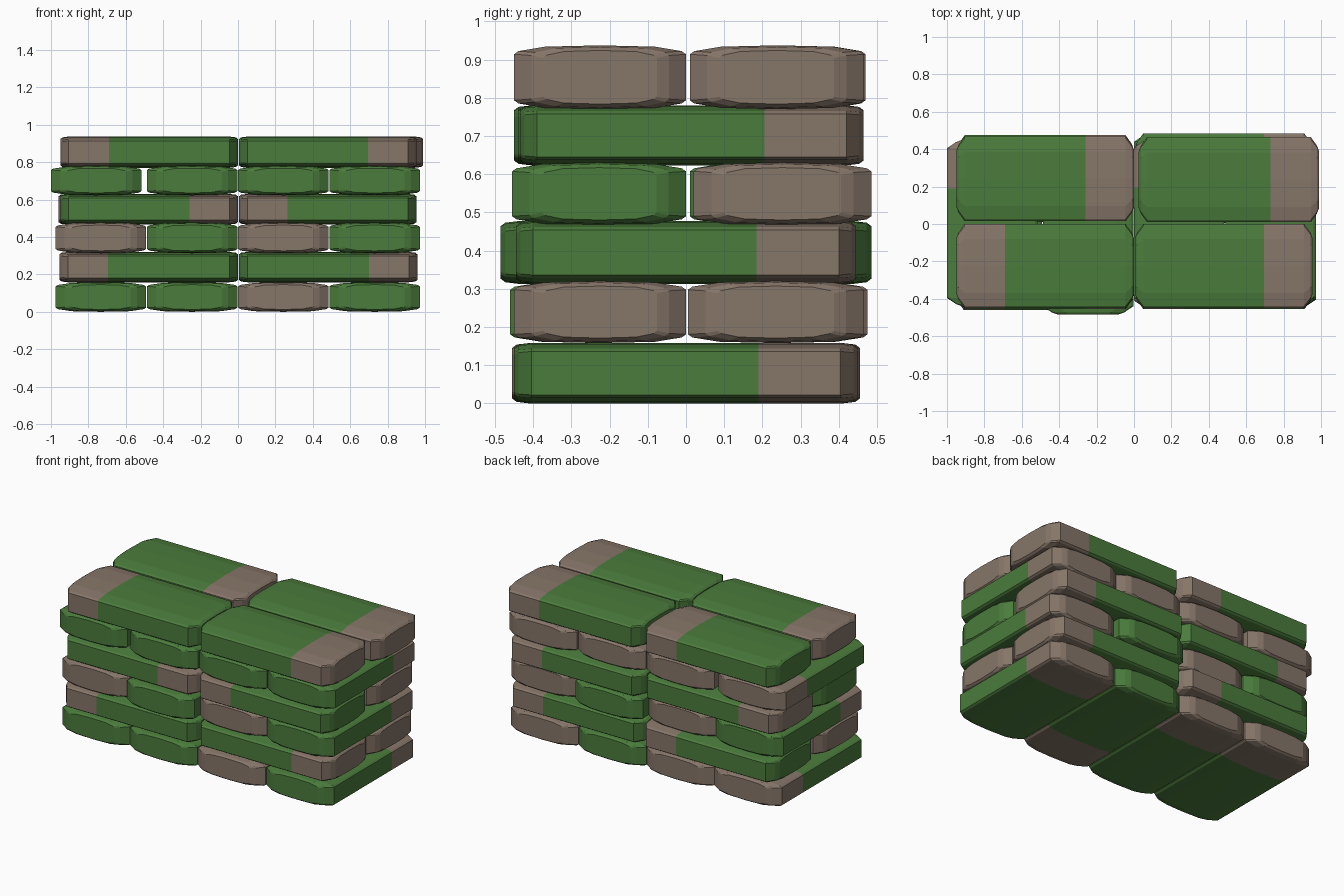
import bpy, bmesh
from mathutils import Vector

cube = bpy.data.objects.get("Cube")
if cube:
    bpy.data.objects.remove(cube, do_unlink=True)


def flat_colour(name, rgb):
    mat = bpy.data.materials.new(name)
    mat.use_nodes = True
    mat.diffuse_color = (*rgb, 1)
    bsdf = next(n for n in mat.node_tree.nodes if n.type == 'BSDF_PRINCIPLED')
    bsdf.inputs["Base Color"].default_value = (*rgb, 1)
    bsdf.inputs["Roughness"].default_value = 0.9
    return mat


MATERIALS = [flat_colour("canvas green", (0.07, 0.2, 0.045)),
             flat_colour("canvas brown", (0.24, 0.18, 0.14))]

# Upper right quarter of the bag's cross-section, as fractions of width and height
QUARTER = [(0.5, 0.36), (0.475, 0.41), (0.32, 0.48), (0, 0.5)]
PROFILE = (QUARTER + [(-x, z) for x, z in QUARTER[-2::-1]]
           + [(-x, -z) for x, z in QUARTER] + [(x, -z) for x, z in QUARTER[-2::-1]])
BAND = 0.26          # length of the brown end


def bag(name, along, span, side, z, brown):
    """Bag along axis 'x' or 'y'; span is its length range, side its width range,
    z its height range, brown the sign of its brown end."""
    a, b = span
    width, height = side[1] - side[0], z[1] - z[0]
    mid, mid_z = sum(side) / 2, sum(z) / 2
    seam = b - BAND if brown > 0 else a + BAND
    # Stations: position, width factor, height factor
    stations = [(a, 0.66, 0.84), (a + 0.012, 0.8, 0.95), (a + 0.045, 1, 1),
                (seam, 1, 1),
                (b - 0.045, 1, 1), (b - 0.012, 0.8, 0.95), (b, 0.66, 0.84)]
    bm = bmesh.new()
    rings = []
    for u, fw, fh in stations:
        ring = []
        for pw, ph in PROFILE:
            v, w = mid + pw * width * fw, mid_z + ph * height * fh
            ring.append(bm.verts.new(Vector((u, v, w) if along == 'x' else (v, u, w))))
        rings.append(ring)
    n = len(PROFILE)
    for lower, upper in zip(rings, rings[1:]):
        for i in range(n):
            j = (i + 1) % n
            bm.faces.new((lower[i], lower[j], upper[j], upper[i]))
    bm.faces.new(rings[0])
    bm.faces.new(rings[-1])
    bmesh.ops.recalc_face_normals(bm, faces=bm.faces)
    # Brown beyond the seam, green elsewhere
    axis = 0 if along == 'x' else 1
    for f in bm.faces:
        f.material_index = int((f.calc_center_median()[axis] - seam) * brown > 0)
    mesh = bpy.data.meshes.new(name)
    bm.to_mesh(mesh)
    bm.free()
    for mat in MATERIALS:
        mesh.materials.append(mat)
    obj = bpy.data.objects.new(name, mesh)
    bpy.context.collection.objects.link(obj)


# Courses of four bags laid front to back: (y range, brown end) from -x to +x
CROSS = {
    0: [(-0.45, 0.455, 1), (-0.455, 0.45, 1), (-0.455, 0.45, -1), (-0.45, 0.45, 1)],
    2: [(-0.45, 0.44, -1), (-0.485, 0.43, 1), (-0.43, 0.485, -1), (-0.445, 0.445, 1)],
    4: [(-0.44, 0.45, 1), (-0.45, 0.45, 1), (-0.44, 0.455, 1), (-0.435, 0.465, 1)],
}
# Courses of two by two bags laid side to side: (x range, y range, brown end)
LONG = {
    1: [(-0.955, 0, -0.46, -0.005, -1), (0.005, 0.96, -0.45, 0, 1),
        (-0.95, 0, 0.01, 0.475, 1), (0.005, 0.96, 0.005, 0.465, 1)],
    3: [(-0.95, 0, -0.455, 0, 1), (0.005, 0.955, -0.455, 0, -1),
        (-0.96, 0, 0.01, 0.46, -1), (0.005, 0.955, 0.02, 0.485, 1)],
    5: [(-0.95, 0, -0.45, 0, -1), (0.005, 0.955, -0.45, 0, 1),
        (-0.95, 0, 0.015, 0.47, 1), (0.025, 0.99, 0.01, 0.465, 1)],
}
HEIGHTS = [(0, 0.158), (0.158, 0.32), (0.313, 0.477),
           (0.467, 0.63), (0.623, 0.78), (0.77, 0.937)]

for course, bags in CROSS.items():
    for i, (y0, y1, brown) in enumerate(bags):
        left = -0.975 + 0.488 * i
        if course == 4 and i == 0:
            left -= 0.025
        bag(f"cross_bag_{course + 1}_{i + 1}", 'y', (y0, y1), (left, left + 0.483),
            HEIGHTS[course], brown)

for course, bags in LONG.items():
    for i, (x0, x1, y0, y1, brown) in enumerate(bags):
        bag(f"long_bag_{course + 1}_{i + 1}", 'x', (x0, x1), (y0, y1),
            HEIGHTS[course], brown)
